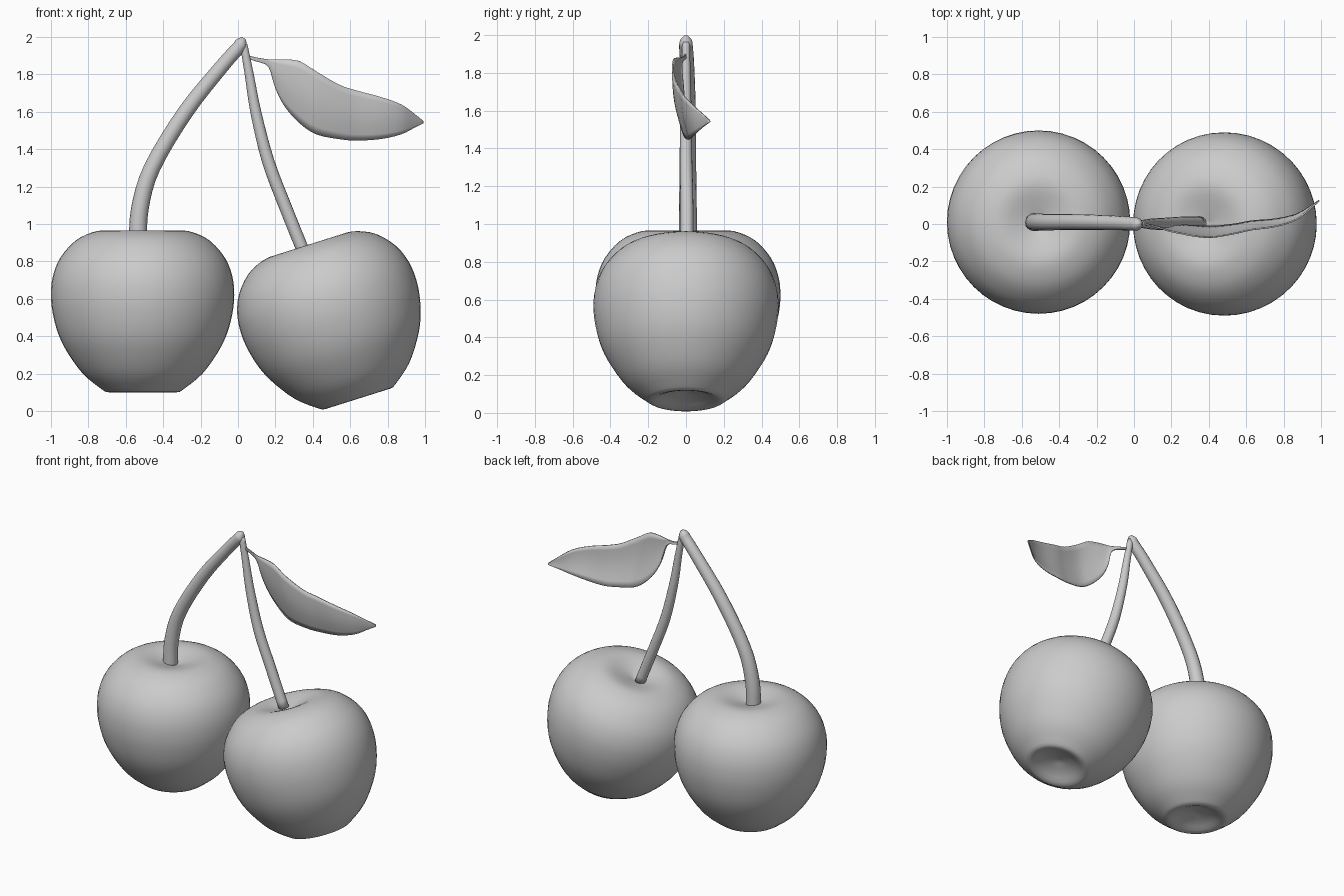
import bpy
import bmesh
import math
from mathutils import Matrix, Vector

old_cube = bpy.data.objects.get("Cube")
if old_cube:
    bpy.data.objects.remove(old_cube, do_unlink=True)

grey = bpy.data.materials.new("plain_grey")
grey.use_nodes = True
colour = (0.6, 0.6, 0.6, 1)
grey.diffuse_color = colour
grey.node_tree.nodes["Principled BSDF"].inputs["Base Color"].default_value = colour


def smooth_path(points, steps=4):
    """Spline through rows of numbers, returned with extra rows between them."""
    rows = [Vector(p) for p in points]
    result = []
    for i in range(len(rows) - 1):
        before, start = rows[max(i - 1, 0)], rows[i]
        end, after = rows[i + 1], rows[min(i + 2, len(rows) - 1)]
        for s in range(steps):
            t = s / steps
            a = start * 2
            b = (end - before) * t
            c = (before * 2 - start * 5 + end * 4 - after) * t * t
            d = (start * 3 - before - end * 3 + after) * t ** 3
            result.append((a + b + c + d) * 0.5)
    return result + [rows[-1]]


def finish(name, bm):
    """Turn a bmesh into a smooth grey object."""
    mesh = bpy.data.meshes.new(name)
    bm.to_mesh(mesh)
    bm.free()
    mesh.materials.append(grey)
    mesh.shade_smooth()
    obj = bpy.data.objects.new(name, mesh)
    bpy.context.collection.objects.link(obj)
    return obj


# Fruit: half outline (radius, height from the widest ring), bottom to top
fruit_outline = [
    (0, -0.45), (0.1, -0.47), (0.18, -0.5), (0.23, -0.475), (0.32, -0.4),
    (0.4, -0.29), (0.45, -0.19), (0.48, -0.08), (0.49, 0.02), (0.48, 0.12),
    (0.44, 0.22), (0.36, 0.31), (0.27, 0.355), (0.19, 0.365), (0.09, 0.34), (0, 0.31),
]


def make_fruit(name, centre, tilt):
    bm = bmesh.new()
    verts = [bm.verts.new((p.x, 0, p.y)) for p in smooth_path(fruit_outline, 3)]
    edges = [bm.edges.new(pair) for pair in zip(verts, verts[1:])]
    bmesh.ops.spin(bm, geom=verts + edges, axis=(0, 0, 1), cent=(0, 0, 0),
                   angle=math.tau, steps=48)
    bmesh.ops.remove_doubles(bm, verts=bm.verts, dist=0.0005)
    bmesh.ops.recalc_face_normals(bm, faces=bm.faces)
    place = Matrix.Translation(centre) @ Matrix.Rotation(math.radians(tilt), 4, "Y")
    bm.transform(place)
    return finish(name, bm)


make_fruit("right_fruit", (-0.51, 0.01, 0.6), 0)
make_fruit("left_fruit", (0.49, 0, 0.542), -17.5)


# Stems: tubes through rows of (x, y, z, radius), with closed ends
def make_stem(name, points, sides=16):
    path = smooth_path(points)
    bm = bmesh.new()
    rings = []
    for i, row in enumerate(path):
        along = (path[min(i + 1, len(path) - 1)] - path[max(i - 1, 0)]).to_3d()
        across = along.cross(Vector((0, 1, 0))).normalized()
        ring = []
        for k in range(sides):
            a = math.tau * k / sides
            offset = across * math.cos(a) + Vector((0, math.sin(a), 0))
            ring.append(bm.verts.new(row.to_3d() + offset * row.w))
        rings.append(ring)
    for low, high in zip(rings, rings[1:]):
        for k in range(sides):
            n = (k + 1) % sides
            bm.faces.new((low[k], low[n], high[n], high[k]))
    bm.faces.new(rings[0])
    bm.faces.new(rings[-1])
    bmesh.ops.recalc_face_normals(bm, faces=bm.faces)
    return finish(name, bm)


make_stem("right_stem", [
    (-0.535, 0.01, 0.9, 0.048), (-0.525, 0.01, 1.08, 0.047),
    (-0.46, 0.01, 1.3, 0.044), (-0.28, 0.01, 1.6, 0.042),
    (-0.08, 0.005, 1.85, 0.038), (0, 0, 1.94, 0.036),
    (0.018, 0, 1.97, 0.032), (0.032, 0, 1.993, 0.012),
])
make_stem("left_stem", [
    (0.355, 0.005, 0.84, 0.034), (0.25, 0.005, 1.1, 0.034),
    (0.16, 0, 1.34, 0.033), (0.095, 0, 1.6, 0.029),
    (0.06, 0, 1.8, 0.024), (0.03, 0, 1.96, 0.02),
])

# Leaf: rows of (x, upper z, lower z, upper y) then the lower edge's y offset
leaf_rows = [
    (0.04, 1.905, 1.885, 0), (0.1, 1.89, 1.87, -0.01),
    (0.165, 1.88, 1.84, -0.03), (0.2, 1.88, 1.73, -0.04),
    (0.25, 1.88, 1.63, -0.05), (0.33, 1.87, 1.54, -0.065),
    (0.42, 1.815, 1.48, -0.07), (0.54, 1.745, 1.455, -0.05),
    (0.63, 1.715, 1.447, -0.03), (0.76, 1.68, 1.455, -0.012),
    (0.87, 1.64, 1.48, 0.025), (0.94, 1.59, 1.515, 0.08), (0.99, 1.55, 1.54, 0.125),
]


def make_leaf(name, columns=8):
    bm = bmesh.new()
    grid = []
    for x, top, bottom, y in smooth_path(leaf_rows, 3):
        height = top - bottom
        lean = height * 0.17
        line = []
        for k in range(columns + 1):
            t = k / columns
            cup = math.sin(math.pi * t) * height * 0.05
            line.append(bm.verts.new((x, y + lean * t - cup, top - height * t)))
        grid.append(line)
    for a, b in zip(grid, grid[1:]):
        for k in range(columns):
            bm.faces.new((a[k], a[k + 1], b[k + 1], b[k]))
    leaf = finish(name, bm)
    thick = leaf.modifiers.new("thickness", "SOLIDIFY")
    thick.thickness = 0.008
    thick.offset = 0
    return leaf


make_leaf("leaf")
